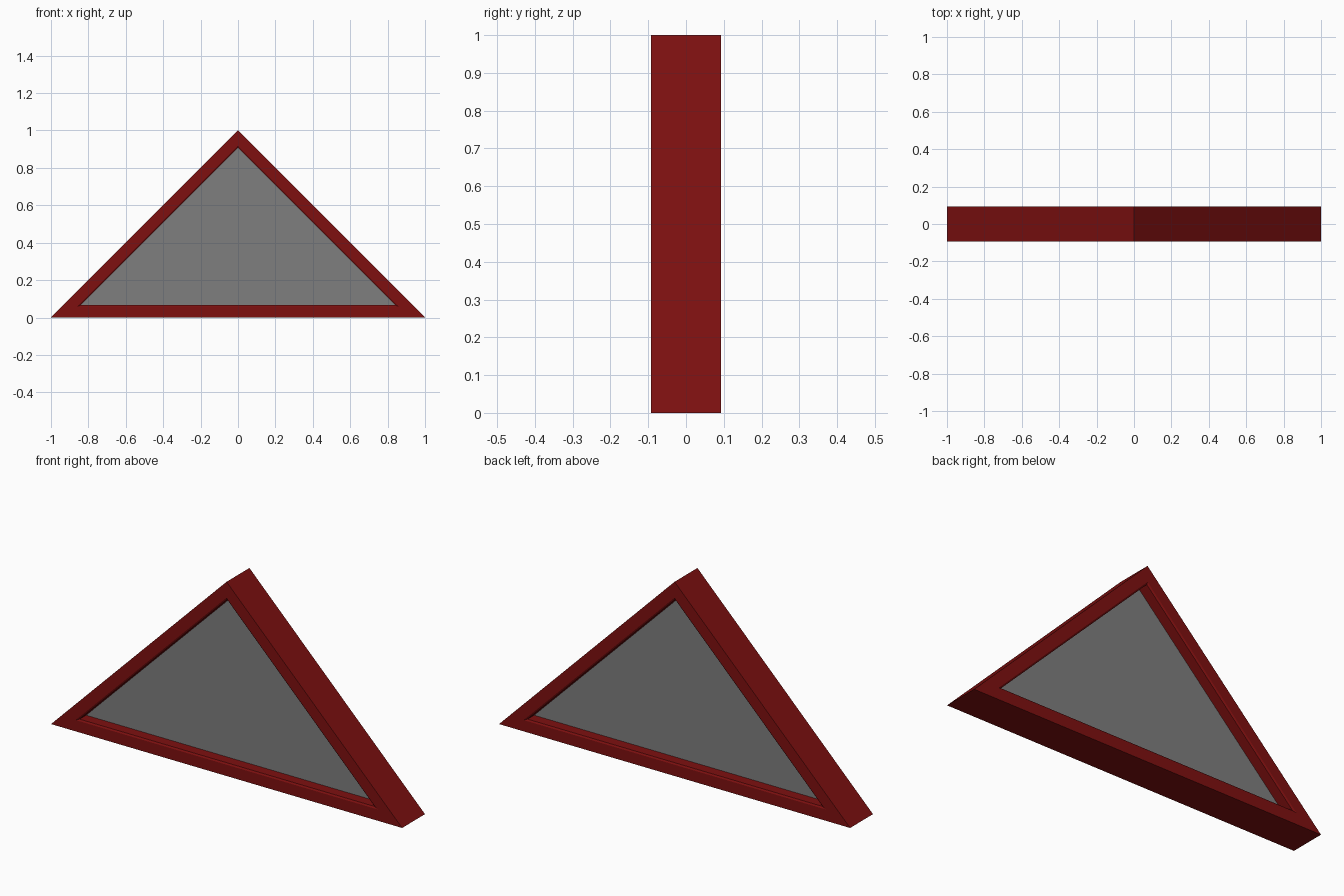
import bpy
import bmesh
from math import sqrt

cube = bpy.data.objects.get("Cube")
if cube:
    bpy.data.objects.remove(cube, do_unlink=True)

DEPTH = 0.093    # half thickness of the frame
PANE = 0.035     # half thickness of the pane
RIM = 0.066      # width of the frame rails


def material(name, color):
    mat = bpy.data.materials.new(name)
    mat.use_nodes = True
    mat.diffuse_color = color
    mat.node_tree.nodes["Principled BSDF"].inputs["Base Color"].default_value = color
    return mat


def ring(bm, inset, y):
    """Triangle outline moved inwards by an even distance."""
    half = 1 - inset * (1 + sqrt(2))
    points = [(-half, inset), (half, inset), (0, 1 - inset * sqrt(2))]
    return [bm.verts.new((x, y, z)) for x, z in points]


def bridge(bm, a, b):
    for i in range(3):
        j = (i + 1) % 3
        bm.faces.new((a[i], a[j], b[j], b[i]))


def finish(bm, name, mat):
    bmesh.ops.recalc_face_normals(bm, faces=bm.faces)
    mesh = bpy.data.meshes.new(name)
    bm.to_mesh(mesh)
    bm.free()
    mesh.materials.append(mat)
    obj = bpy.data.objects.new(name, mesh)
    bpy.context.collection.objects.link(obj)


red = material("dark red paint", (0.21, 0.005, 0.005, 1))
grey = material("grey pane", (0.21, 0.21, 0.21, 1))

# Mitred frame: a rail section with a fine chamfer, swept round the triangle
front = [(0, -DEPTH), (RIM - 0.008, -DEPTH), (RIM, -DEPTH + 0.005)]
section = front + [(inset, -y) for inset, y in reversed(front)]
bm = bmesh.new()
rings = [ring(bm, inset, y) for inset, y in section]
for k, r in enumerate(rings):
    bridge(bm, r, rings[(k + 1) % len(rings)])
finish(bm, "triangular_frame", red)

# Pane set back between the rails
bm = bmesh.new()
near, far = ring(bm, RIM - 0.005, -PANE), ring(bm, RIM - 0.005, PANE)
bridge(bm, near, far)
bm.faces.new(near)
bm.faces.new(far)
finish(bm, "window_pane", grey)
